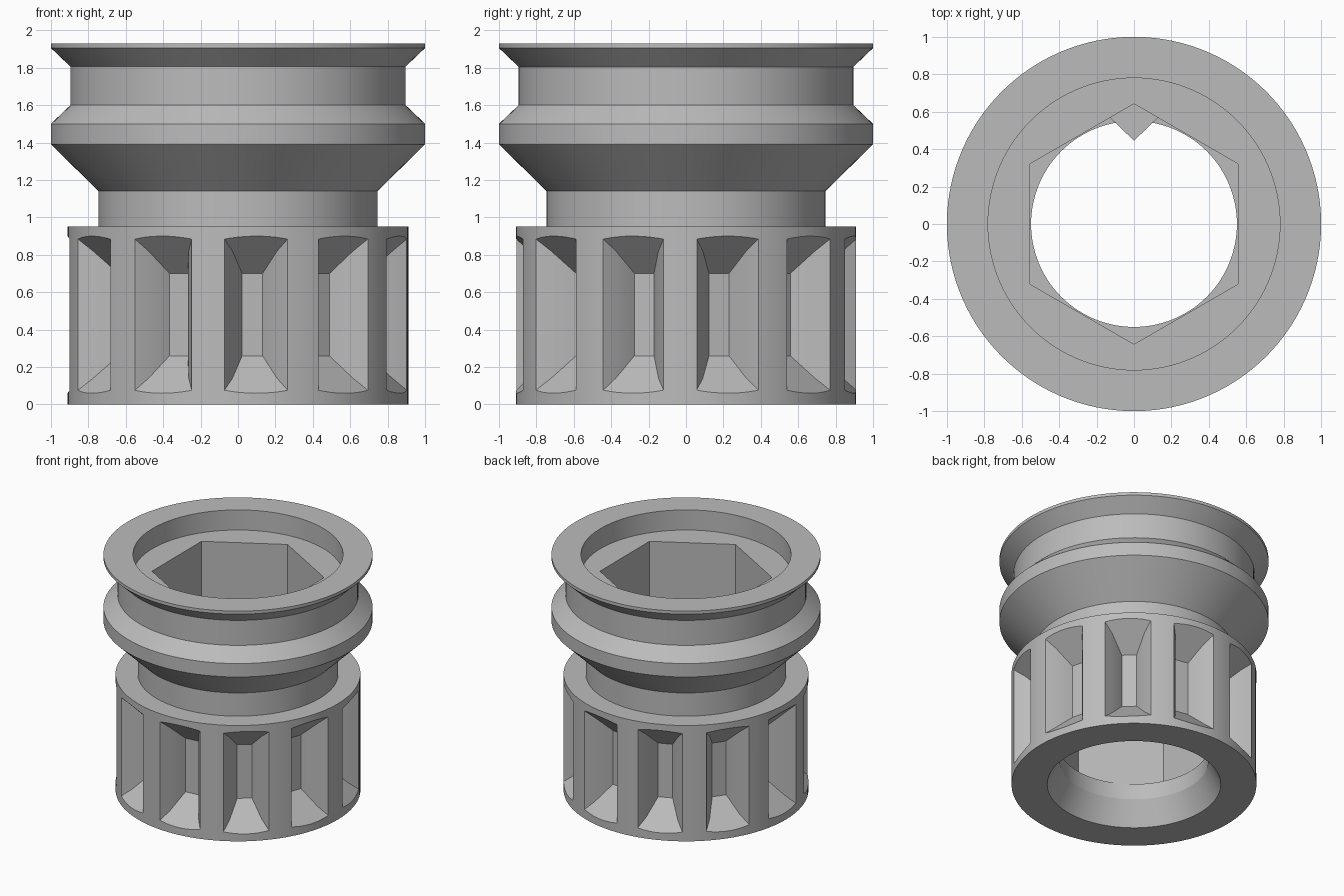
import bpy, bmesh, math
from mathutils import Matrix

cube = bpy.data.objects.get("Cube")
if cube:
    bpy.data.objects.remove(cube, do_unlink=True)

# Single grey material
grey = bpy.data.materials.new("plain grey")
grey.use_nodes = True
GREY = (0.5, 0.5, 0.5, 1)
grey.diffuse_color = GREY
grey.node_tree.nodes["Principled BSDF"].inputs["Base Color"].default_value = GREY


def finish(bm, name):
    bmesh.ops.recalc_face_normals(bm, faces=bm.faces)
    mesh = bpy.data.meshes.new(name)
    bm.to_mesh(mesh)
    bm.free()
    mesh.materials.append(grey)
    obj = bpy.data.objects.new(name, mesh)
    bpy.context.collection.objects.link(obj)
    return obj


def loft(bm, rings, closed=False):
    """Skin a list of equal-length point rings, capped unless closed."""
    rows = [[bm.verts.new(p) for p in ring] for ring in rings]
    n = len(rows[0])
    for i in range(len(rows) if closed else len(rows) - 1):
        a, b = rows[i], rows[(i + 1) % len(rows)]
        for j in range(n):
            k = (j + 1) % n
            bm.faces.new((a[j], a[k], b[k], b[j]))
    if not closed:
        bm.faces.new(rows[0])
        bm.faces.new(rows[-1])
    return [v for row in rows for v in row]


def circle(r, z, n, start=0.0):
    angles = [start + math.tau * i / n for i in range(n)]
    return [(r * math.cos(a), r * math.sin(a), z) for a in angles]


def cut(target, cutter):
    cutter.hide_render = True
    mod = target.modifiers.new(cutter.name, 'BOOLEAN')
    mod.operation, mod.solver, mod.object = 'DIFFERENCE', 'EXACT', cutter
    bpy.context.view_layer.objects.active = target
    bpy.ops.object.modifier_apply(modifier=mod.name)
    bpy.data.objects.remove(cutter, do_unlink=True)


# Turned body: base, neck, grooved collar, counterbore and through bore
profile = [(0.91, 0), (0.91, 0.95), (0.745, 0.95), (0.745, 1.14), (1, 1.39),
           (1, 1.5), (0.895, 1.6), (0.895, 1.805), (1, 1.905), (1, 1.93),
           (0.78, 1.93), (0.78, 1.765), (0.55, 1.765), (0.55, 0.19), (0.645, 0)]
bm = bmesh.new()
loft(bm, [circle(r, z, 120) for r, z in profile], closed=True)
body = finish(bm, "socket_body")

# Hexagonal drive recess with corners on the y axis
bm = bmesh.new()
loft(bm, [circle(0.642, z, 6, math.pi / 2) for z in (0.32, 1.85)])
cut(body, finish(bm, "hex_recess"))

# Eleven tapered grip pockets around the base
POCKETS = 11
sections = [(0.93, 0.198), (0.894, 0.17), (0.83, 0.12), (0.71, 0.055)]
bm = bmesh.new()
for i in range(POCKETS):
    rings = []
    for r, w in sections:
        low, high = 0.97 - r, r - 0.01
        rings.append([(r, -w, low), (r, w, low), (r, w, high), (r, -w, high)])
    verts = loft(bm, rings)
    angle = math.radians(-83.8) + math.tau * i / POCKETS
    bmesh.ops.transform(bm, matrix=Matrix.Rotation(angle, 4, 'Z'), verts=verts)
cut(body, finish(bm, "grip_pockets"))

# Pointed key on the back corner inside the bore
bm = bmesh.new()
loft(bm, [[(0, 0.445, z), (0.13, 0.57, z), (0, 0.66, z), (-0.13, 0.57, z)]
          for z in (0.2, 0.95)])
finish(bm, "bore_key")

# Smooth round walls, crisp edges
bpy.ops.object.select_all(action='DESELECT')
body.select_set(True)
bpy.context.view_layer.objects.active = body
bpy.ops.object.shade_smooth_by_angle(angle=math.radians(20))
